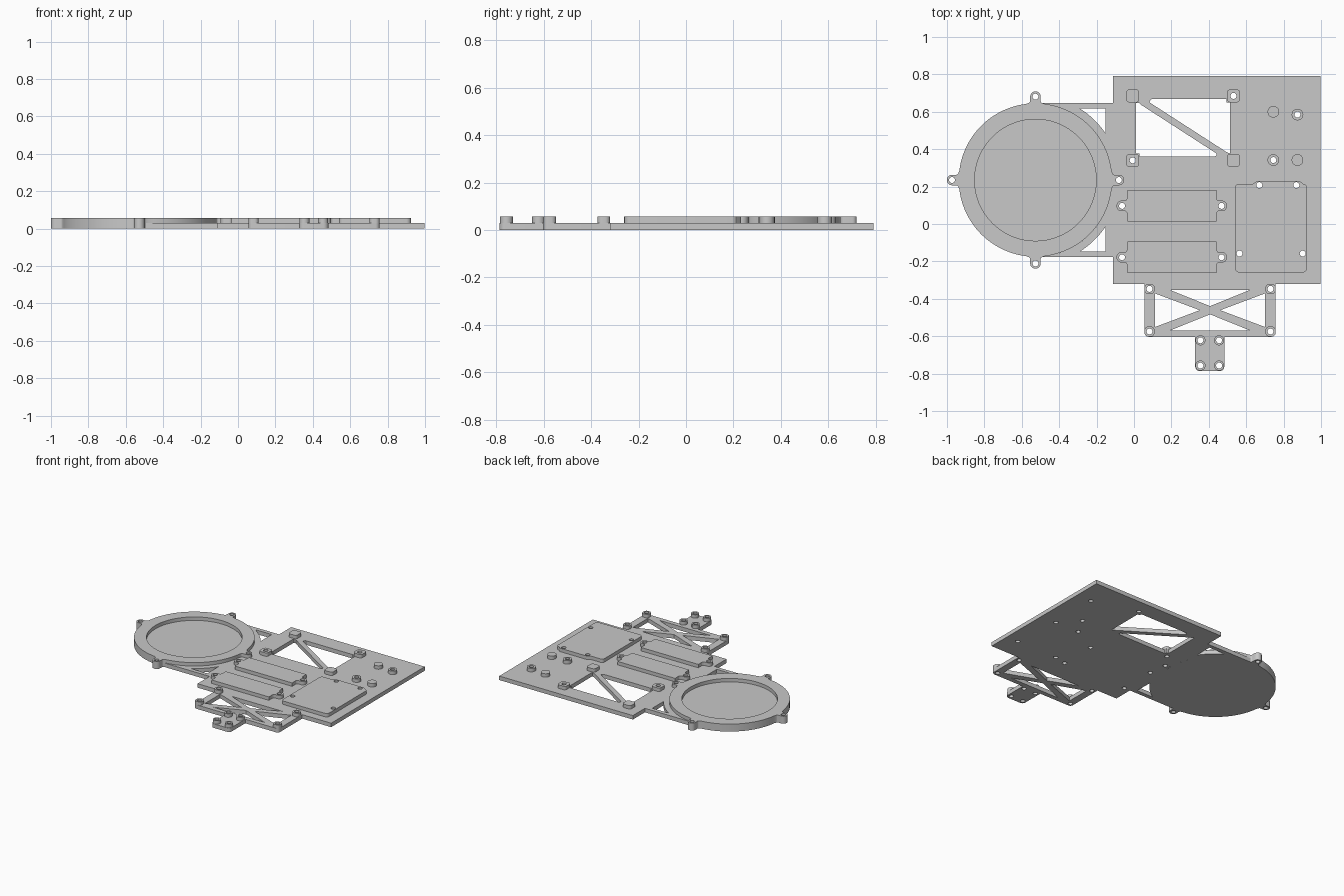
import bpy, bmesh, math
from mathutils import Vector

if "Cube" in bpy.data.objects:
    bpy.data.objects.remove(bpy.data.objects["Cube"])

T, H = 0.03, 0.056          # plate thickness, height of raised parts
PIN = 0.016                 # screw hole radius
grey = bpy.data.materials.new("grey plastic")
grey.diffuse_color = (0.58, 0.58, 0.58, 1)
grey.use_nodes = True
grey.node_tree.nodes["Principled BSDF"].inputs["Base Color"].default_value = grey.diffuse_color


def circle(x, y, r, n=24):
    return [(x + r * math.cos(2 * math.pi * i / n), y + r * math.sin(2 * math.pi * i / n)) for i in range(n)]


def fillet(points, steps=5):
    """Round the corners of an outline given as (x, y, radius)."""
    out = []
    for i, (x, y, r) in enumerate(points):
        p = Vector((x, y))
        if r == 0:
            out.append((x, y))
            continue
        a = (Vector(points[i - 1][:2]) - p).normalized()
        b = (Vector(points[(i + 1) % len(points)][:2]) - p).normalized()
        half = a.angle(b) / 2
        c = p + (a + b).normalized() * (r / math.sin(half))
        d = r / math.tan(half)
        s, e = p + a * d - c, p + b * d - c
        for k in range(steps + 1):
            out.append(tuple(c + s.lerp(e, k / steps).normalized() * r))
    return out


def box(x0, y0, x1, y1, r=0):
    return fillet([(x0, y0, r), (x1, y0, r), (x1, y1, r), (x0, y1, r)])


def solid(name, z0, z1, outline, holes=()):
    """Extrude an outline with holes from z0 to z1."""
    cu = bpy.data.curves.new(name, 'CURVE')
    cu.dimensions, cu.fill_mode, cu.extrude = '2D', 'BOTH', (z1 - z0) / 2
    for loop in [outline, *holes]:
        sp = cu.splines.new('POLY')
        sp.points.add(len(loop) - 1)
        for pt, (x, y) in zip(sp.points, loop):
            pt.co = (x, y, 0, 1)
        sp.use_cyclic_u = True
    tmp = bpy.data.objects.new(name, cu)
    bpy.context.collection.objects.link(tmp)
    me = bpy.data.meshes.new_from_object(tmp.evaluated_get(bpy.context.evaluated_depsgraph_get()))
    bpy.data.objects.remove(tmp)
    bm = bmesh.new()
    bm.from_mesh(me)
    bmesh.ops.remove_doubles(bm, verts=bm.verts, dist=1e-5)
    bmesh.ops.translate(bm, verts=bm.verts, vec=(0, 0, (z0 + z1) / 2))
    bmesh.ops.recalc_face_normals(bm, faces=bm.faces)
    bm.to_mesh(me)
    bm.free()
    me.materials.clear()
    me.materials.append(grey)
    ob = bpy.data.objects.new(name, me)
    bpy.context.collection.objects.link(ob)
    bpy.ops.object.select_all(action='DESELECT')
    ob.select_set(True)
    bpy.context.view_layer.objects.active = ob
    bpy.ops.object.shade_smooth_by_angle(angle=math.radians(30))
    return ob


# Round holder: ring with four screw ears over a closed floor
CX, CY, R, EAR = -0.527, 0.235, 0.41, 0.446


def holder_outline(ears):
    pts = []
    for k in range(4):
        ang = k * math.pi / 2
        c, s = math.cos(ang), math.sin(ang)
        if k in ears:
            ear = fillet([(0.407, -0.05, 0), (0.415, -0.028, 0.012), (0.474, -0.028, 0.027),
                          (0.474, 0.028, 0.027), (0.415, 0.028, 0.012), (0.407, 0.05, 0)])
            pts += [(CX + x * c - y * s, CY + x * s + y * c) for x, y in ear]
        else:
            pts += [(CX + R * math.cos(ang + d), CY + R * math.sin(ang + d)) for d in (-0.1, -0.05, 0, 0.05, 0.1)]
        for i in range(1, 24):
            t = ang + 0.13 + (math.pi / 2 - 0.26) * i / 24
            pts.append((CX + R * math.cos(t), CY + R * math.sin(t)))
    return pts


ear_holes = [circle(CX + EAR * dx, CY + EAR * dy, PIN) for dx, dy in ((1, 0), (0, 1), (-1, 0), (0, -1))]
solid("holder_floor", 0, T, holder_outline((1, 2, 3)), ear_holes[1:])
solid("holder_ring", T, H, holder_outline((0, 1, 2, 3)), [circle(CX, CY, 0.325, 96)] + ear_holes)

# Web joining the round holder to the main plate, with curved triangular openings
XL = -0.112
arc = [(CX + R * math.cos(t), CY + R * math.sin(t)) for t in
       [math.pi / 2 * (1 - i / 24) for i in range(1, 24)]]
for side, label in ((1, "back"), (-1, "front")):
    def flip(pts):
        return [(x, CY + side * (y - CY)) for x, y in pts]
    opening = [(-0.152, 0.617)] + [(CX + 0.45 * math.cos(t), CY + 0.45 * math.sin(t))
                                   for t in [0.586 + 0.427 * i / 10 for i in range(11)]]
    solid(label + "_web", 0, T, flip([(CX, CY + R + 0.002)] + arc + [(XL, CY), (XL, CY + R + 0.002)]), [flip(opening)])

# Raised parts on the main plate
plate_holes = [ear_holes[0]]

for i, (x, y, drilled) in enumerate([(-0.007, 0.685, 0), (0.532, 0.685, 1), (-0.007, 0.34, 1), (0.532, 0.34, 0)]):
    hole = [circle(x, y, PIN)] if drilled else []
    plate_holes += hole
    solid(f"square_mount_{i}", T, H, box(x - 0.035, y - 0.035, x + 0.035, y + 0.035, 0.018), hole)

for i, (x, y, drilled) in enumerate([(0.745, 0.6, 0), (0.874, 0.585, 1), (0.745, 0.342, 1), (0.874, 0.342, 0)]):
    hole = [circle(x, y, PIN)] if drilled else []
    plate_holes += hole
    solid(f"round_standoff_{i}", T, H, circle(x, y, 0.031, 32), hole)

for i, y in enumerate((0.097, -0.178)):
    mx, w, h = 0.202, 0.238, 0.084
    right = [(w, -h, 0), (w, -0.04, 0), (w + 0.008, -0.028, 0.008), (w + 0.057, -0.028, 0.026)]
    right += [(a, -b, r) for a, b, r in reversed(right)]
    loop = right + [(-a, -b, r) for a, b, r in right]
    holes = [circle(mx + s * 0.266, y, PIN) for s in (-1, 1)]
    plate_holes += holes
    solid(f"long_pad_{i}", T, H, [(mx + a, y + b) for a, b in fillet(loop)], holes)

board = fillet([(0.54, -0.26, 0.025), (0.925, -0.26, 0.025), (0.925, 0.215, 0.02), (0.905, 0.215, 0),
                (0.885, 0.231, 0.01), (0.66, 0.231, 0.01), (0.635, 0.215, 0), (0.54, 0.215, 0.02)])
holes = [circle(x, y, PIN) for x, y in ((0.67, 0.208), (0.868, 0.208), (0.564, -0.158), (0.902, -0.158))]
plate_holes += holes
solid("board_pad", T, H, board, holes)

# Main plate with a window crossed by a diagonal brace
lower_window = [(0.01, 0.377), (0.03, 0.377), (0.03, 0.36), (0.43, 0.36), (0.441, 0.367),
                (0.441, 0.377), (0.035, 0.639), (0.028, 0.648), (0.01, 0.648)]
upper_window = [(0.095, 0.668), (0.495, 0.668), (0.495, 0.65), (0.513, 0.65), (0.513, 0.377),
                (0.497, 0.383), (0.083, 0.65), (0.085, 0.66)]
solid("main_plate", 0, T, box(XL, -0.32, 0.997, 0.79), plate_holes + [lower_window, upper_window])

# Front truss frame with crossed braces and four corner mounts
fx, fy = 0.4065, -0.461
corners = [(fx + sx * 0.3235, fy + sy * 0.114) for sx in (-1, 1) for sy in (-1, 1)]
pins = [circle(x, y, PIN) for x, y in corners]
gaps = []
for s in (-1, 1):
    gaps.append([(fx - 0.213, fy + s * 0.108), (fx + 0.213, fy + s * 0.108), (fx, fy + s * 0.022)])
    gaps.append([(fx + s * 0.295, fy - 0.09), (fx + s * 0.295, fy + 0.09), (fx + s * 0.055, fy)])
frame = fillet([(0.056, -0.603, 0.022), (0.757, -0.603, 0.022), (0.757, -0.32, 0), (0.056, -0.32, 0)])
solid("front_frame", 0, T, frame, gaps + pins)
for i, (x, y) in enumerate(corners):
    solid(f"frame_mount_{i}", T, H, box(x - 0.027, y - 0.027, x + 0.027, y + 0.027, 0.02), [pins[i]])

# Small front tab with four standoffs
spots = [(x, y) for x in (0.355, 0.455) for y in (-0.622, -0.757)]
pins = [circle(x, y, PIN) for x, y in spots]
solid("front_tab", 0, T, fillet([(0.327, -0.787, 0.025), (0.483, -0.787, 0.025),
                                 (0.483, -0.603, 0), (0.327, -0.603, 0)]), pins)
for i, (x, y) in enumerate(spots):
    solid(f"tab_standoff_{i}", T, H, circle(x, y, 0.027), [pins[i]])
